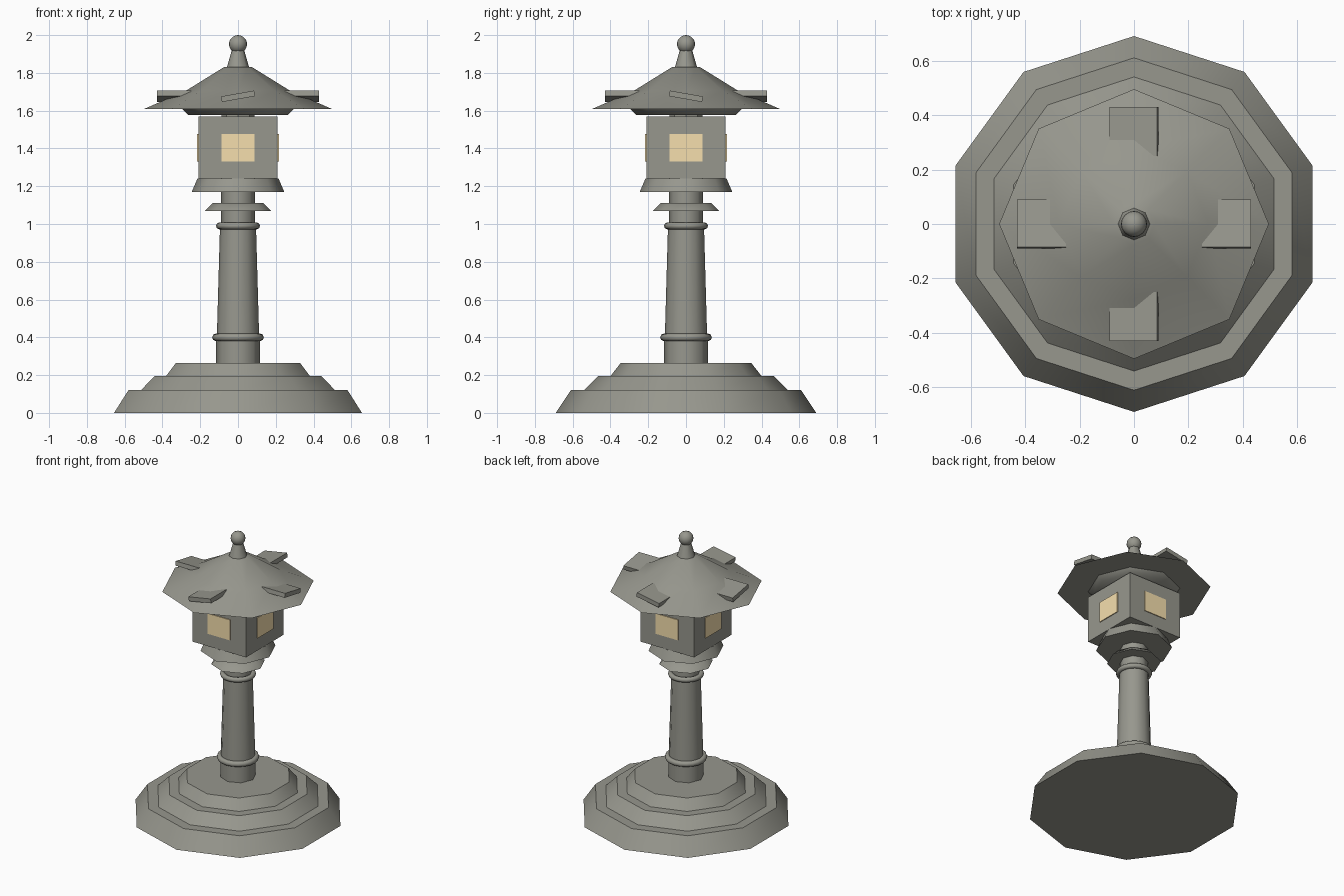
import bpy, math
from math import pi, cos, sin, radians

if "Cube" in bpy.data.objects:
    bpy.data.objects.remove(bpy.data.objects["Cube"])


def material(name, rgb):
    m = bpy.data.materials.new(name)
    m.diffuse_color = (*rgb, 1)
    m.use_nodes = True
    m.node_tree.nodes["Principled BSDF"].inputs["Base Color"].default_value = m.diffuse_color
    return m


stone = material("stone", (0.31, 0.31, 0.27))
glow = material("window_glow", (0.92, 0.74, 0.42))


def lathe(name, profile, sides, start=0.0, smooth=None):
    """Closed solid with rings of (radius, z), listed bottom to top."""
    verts = [(r * cos(start + 2 * pi * i / sides), r * sin(start + 2 * pi * i / sides), z)
             for r, z in profile for i in range(sides)]
    faces = [(k * sides + i, k * sides + (i + 1) % sides,
              (k + 1) * sides + (i + 1) % sides, (k + 1) * sides + i)
             for k in range(len(profile) - 1) for i in range(sides)]
    faces.append(tuple(reversed(range(sides))))
    faces.append(tuple(range(len(verts) - sides, len(verts))))
    me = bpy.data.meshes.new(name)
    me.from_pydata(verts, [], faces)
    ob = bpy.data.objects.new(name, me)
    bpy.context.collection.objects.link(ob)
    return finish(ob, name, stone, smooth)


def finish(ob, name, mat, smooth=None):
    ob.name = name
    ob.data.materials.append(mat)
    if smooth:
        bpy.ops.object.select_all(action='DESELECT')
        ob.select_set(True)
        bpy.context.view_layer.objects.active = ob
        bpy.ops.object.shade_smooth_by_angle(angle=radians(smooth))
    return ob


def box(name, loc, size, mat, rot=(0, 0, 0)):
    bpy.ops.mesh.primitive_cube_add(size=1, location=loc, rotation=rot)
    ob = bpy.context.object
    ob.scale = size
    return finish(ob, name, mat)


def ring(name, z, major, minor):
    bpy.ops.mesh.primitive_torus_add(location=(0, 0, z), major_radius=major, minor_radius=minor,
                                     major_segments=20, minor_segments=8)
    finish(bpy.context.object, name, stone, 60)


# Stepped ten-sided base
for i, (r0, r1, z0, z1) in enumerate([(0.69, 0.61, 0, 0.12),
                                      (0.54, 0.465, 0.12, 0.195),
                                      (0.40, 0.345, 0.195, 0.265)]):
    lathe(f"base_step_{i + 1}", [(r0, z0), (r1, z1)], 10, pi / 2, 40)

# Column with its rings and collar
lathe("column_foot", [(0.116, 0.265), (0.116, 0.40)], 8, 0, 50)
lathe("column_shaft", [(0.112, 0.40), (0.095, 1.0)], 12, 0, 40)
lathe("column_neck", [(0.09, 0.99), (0.09, 1.18)], 8, 0, 50)
ring("lower_ring", 0.40, 0.117, 0.02)
ring("upper_ring", 0.99, 0.099, 0.018)
lathe("column_collar", [(0.175, 1.07), (0.135, 1.11)], 8, 0, 50)

# Lamp house with a window on each side
lathe("house_plinth", [(0.245, 1.17), (0.215, 1.24)], 8, 0, 50)
box("lamp_house", (0, 0, 1.405), (0.42, 0.42, 0.33), stone)
for i in range(4):
    a = i * pi / 2
    box(f"window_{i + 1}", (0.21 * cos(a), 0.21 * sin(a), 1.403),
        (0.012, 0.175, 0.145), glow, (0, 0, a))

# Roof, its support and finial
lathe("roof_neck", [(0.087, 1.56), (0.087, 1.59)], 8)
lathe("under_roof_plate", [(0.265, 1.578), (0.297, 1.61)], 8, 0, 50)
lathe("roof", [(0.495, 1.61), (0.275, 1.706), (0.075, 1.83)], 8, 0, 50)
lathe("finial_stem", [(0.06, 1.825), (0.03, 1.93)], 8, 0, 50)
bpy.ops.mesh.primitive_uv_sphere_add(segments=16, ring_count=10, radius=0.048, location=(0, 0, 1.952))
finish(bpy.context.object, "finial_ball", stone, 60)

# Tilted roof tabs on the four axes
for s, side in ((1, "positive"), (-1, "negative")):
    box(f"roof_tab_x_{side}", (0.34 * s, 0, 1.676), (0.18, 0.178, 0.03), stone, (radians(-10), 0, 0))
    box(f"roof_tab_y_{side}", (0, 0.34 * s, 1.676), (0.178, 0.18, 0.03), stone, (0, radians(-10), 0))
